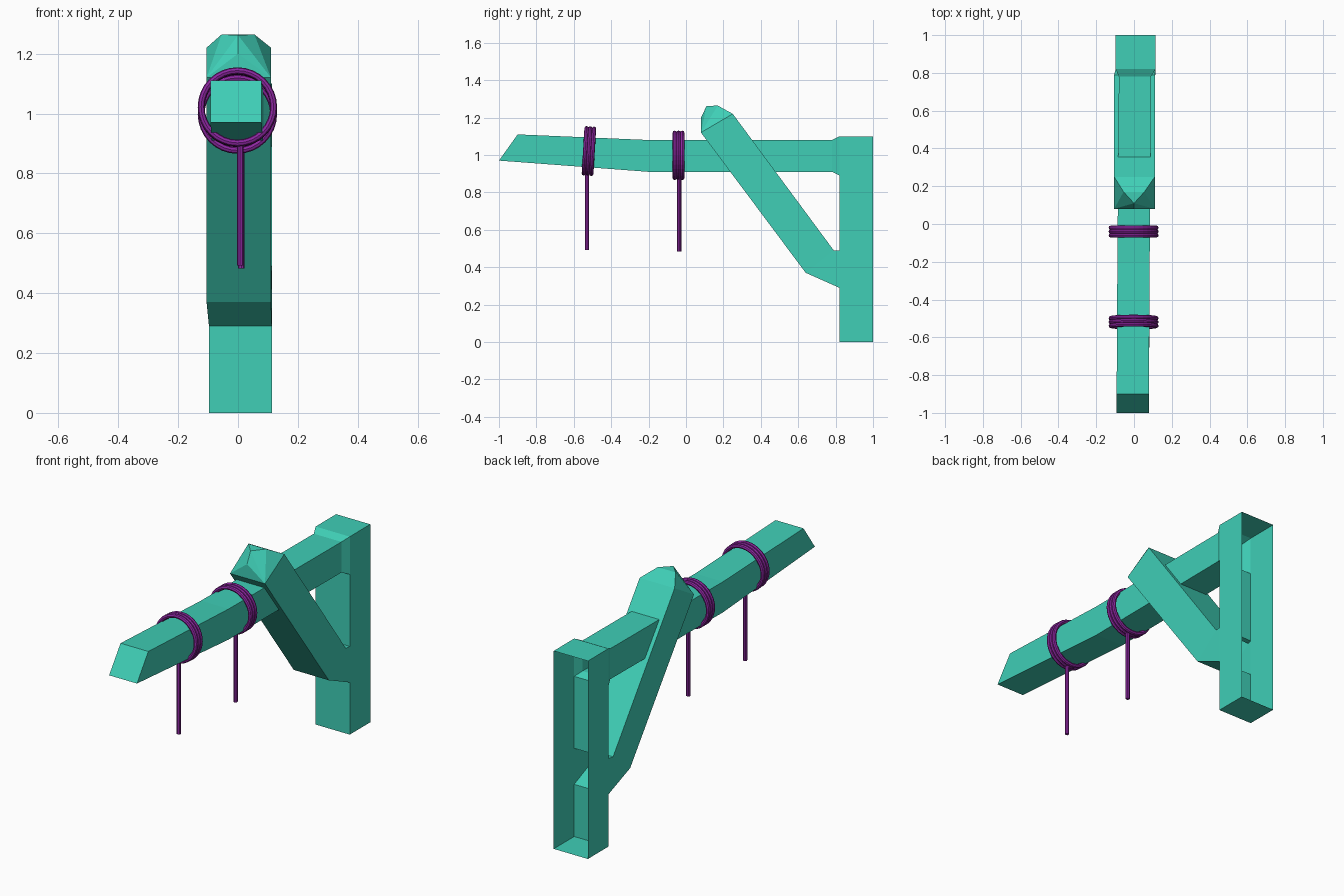
import bpy, bmesh, math

if "Cube" in bpy.data.objects:
    bpy.data.objects.remove(bpy.data.objects["Cube"])


def material(name, color):
    m = bpy.data.materials.new(name)
    m.diffuse_color = color
    m.use_nodes = True
    m.node_tree.nodes["Principled BSDF"].inputs["Base Color"].default_value = m.diffuse_color
    return m


WOOD = material("teal_wood", (0.05, 0.62, 0.47, 1))
ROPE = material("purple_rope", (0.27, 0.02, 0.36, 1))


def finish(bm, name, mat):
    bmesh.ops.remove_doubles(bm, verts=bm.verts, dist=0.0005)
    bmesh.ops.recalc_face_normals(bm, faces=bm.faces)
    me = bpy.data.meshes.new(name)
    bm.to_mesh(me)
    bm.free()
    ob = bpy.data.objects.new(name, me)
    bpy.context.collection.objects.link(ob)
    me.materials.append(mat)
    return ob


def loft(bm, sections):
    """Open tube through sections (bottom yz, top yz, left x, right x)."""
    rings = []
    for (yb, zb), (yt, zt), xl, xr in sections:
        rings.append([bm.verts.new(p) for p in
                      ((xl, yb, zb), (xr, yb, zb), (xr, yt, zt), (xl, yt, zt))])
    for a, b in zip(rings, rings[1:]):
        for i in range(4):
            j = (i + 1) % 4
            bm.faces.new((a[i], a[j], b[j], b[i]))
    return rings


L, R = -0.097, 0.113

# Post: hollow, open at the back, with front gaps where the beam and brace join
bm = bmesh.new()
levels = [0, 0.29, 0.49, 0.89, 1.10]
rows = [[bm.verts.new((x, y, z)) for x, y in ((L, 1), (L, 0.82), (R, 0.82), (R, 1))]
        for z in levels]
for k, (a, b) in enumerate(zip(rows, rows[1:])):
    for i in range(3):
        if i == 1 and k in (1, 3):
            continue
        bm.faces.new((a[i], a[i + 1], b[i + 1], b[i]))
bm.faces.new(rows[0])
bm.faces.new(rows[-1])
finish(bm, "post", WOOD)

# Beam: flared at the post, bevelled at the free end
bm = bmesh.new()
rings = loft(bm, [((0.82, 0.89), (0.82, 1.10), L, R),
                  ((0.78, 0.91), (0.78, 1.08), -0.08, 0.09),
                  ((-0.2, 0.91), (-0.2, 1.08), -0.088, 0.083),
                  ((-1.0, 0.97), (-0.9, 1.11), -0.092, 0.079)])
bm.faces.new(rings[-1])
finish(bm, "beam", WOOD)

# Diagonal brace with a faceted head, plus the collar into the post
bm = bmesh.new()
pts = [(0, 0.08, 1.20), (0, 0.11, 1.262)]
for s, x in ((-1, -0.105), (1, 0.11)):
    pts += [(x, 0.08, 1.12), (x, 0.25, 1.22), (s * 0.055, 0.17, 1.264),
            (x, 0.64, 0.37), (x, 0.79, 0.49)]
bmesh.ops.convex_hull(bm, input=[bm.verts.new(p) for p in pts])
ends = [f for f in bm.faces if all(v.co.y > 0.6 for v in f.verts)]
bmesh.ops.delete(bm, geom=ends, context='FACES_ONLY')
bmesh.ops.dissolve_limit(bm, angle_limit=0.01, verts=bm.verts, edges=bm.edges)
loft(bm, [((0.64, 0.37), (0.79, 0.49), -0.105, 0.11),
          ((0.82, 0.29), (0.82, 0.49), L, R)])
finish(bm, "brace", WOOD)


def rope(name, y, z, tilt, tail_y, tail_x, bottom):
    # Three coils around the beam
    for i in range(3):
        d = (i - 1) * 0.02
        bpy.ops.mesh.primitive_torus_add(
            major_segments=32, minor_segments=8, major_radius=0.121, minor_radius=0.0115,
            location=(-0.002, y + d * math.cos(tilt), z - d * math.sin(tilt)),
            rotation=(math.pi / 2 - tilt, 0, 0))
        ob = bpy.context.object
        ob.name = f"{name}_coil_{i + 1}"
        ob.data.materials.append(ROPE)
    # Hanging end
    top = z - 0.115
    bpy.ops.mesh.primitive_cylinder_add(
        vertices=8, radius=0.011, depth=top - bottom,
        location=(tail_x, tail_y, (top + bottom) / 2))
    ob = bpy.context.object
    ob.name = f"{name}_hanging_end"
    ob.data.materials.append(ROPE)


rope("inner_rope", -0.04, 0.998, 0, -0.036, 0.011, 0.483)
rope("outer_rope", -0.519, 1.021, 0.06, -0.529, 0.007, 0.492)
